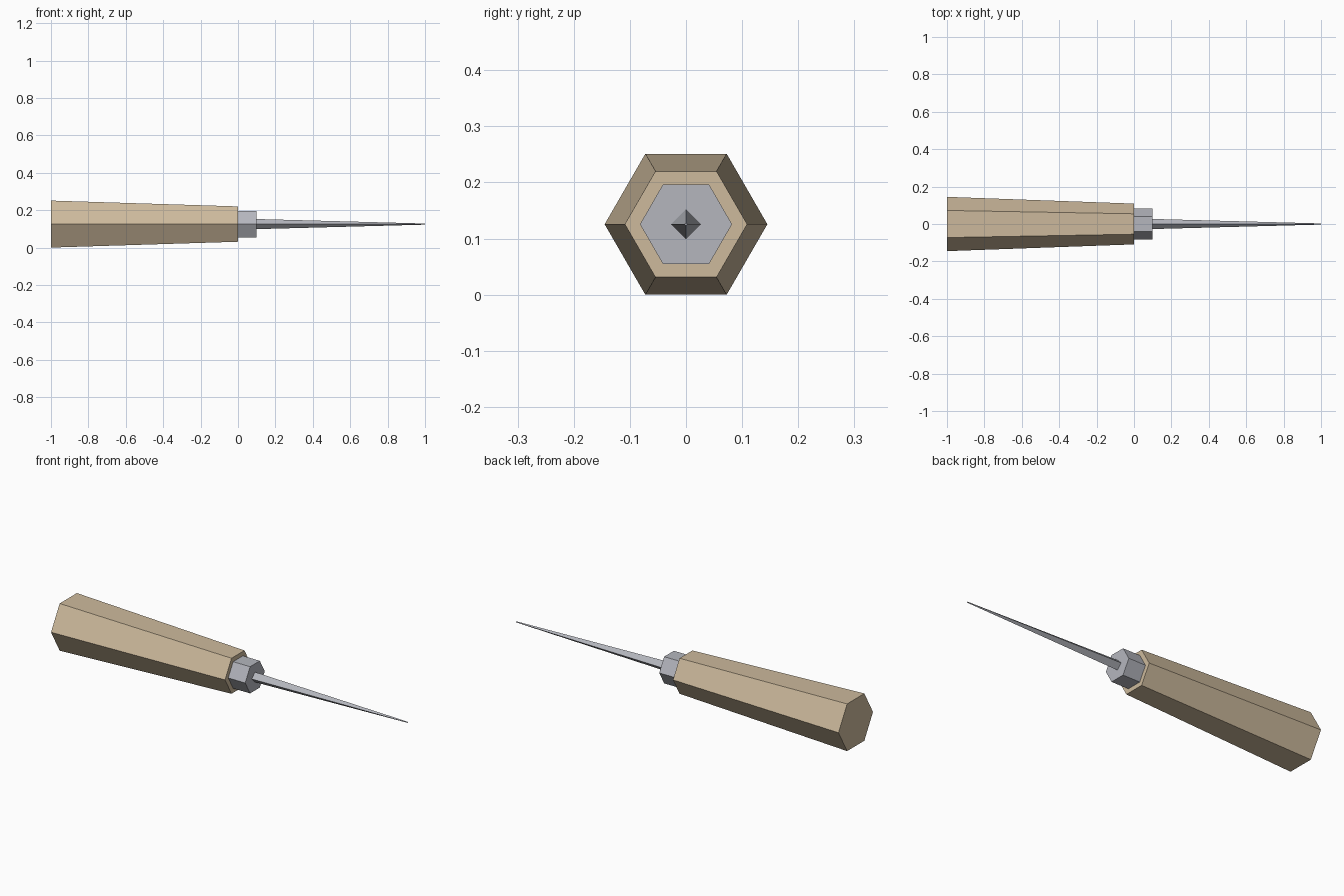
import bpy
import math

cube = bpy.data.objects.get("Cube")
if cube:
    bpy.data.objects.remove(cube, do_unlink=True)

RADIUS = 0.145
AXIS_Z = RADIUS * math.cos(math.pi / 6)  # height of the shaft axis above the ground


def make_material(name, color):
    mat = bpy.data.materials.new(name)
    mat.use_nodes = True
    mat.diffuse_color = color
    mat.node_tree.nodes["Principled BSDF"].inputs["Base Color"].default_value = color
    return mat


def tapered_bar(name, sides, x0, x1, r0, r1, mat):
    """Flat-faced prism along x, with a corner pointing to +y."""
    bpy.ops.mesh.primitive_cone_add(
        vertices=sides, radius1=r0, radius2=r1, depth=x1 - x0,
        location=((x0 + x1) / 2, 0, AXIS_Z), rotation=(0, math.pi / 2, 0))
    obj = bpy.context.object
    obj.name = name
    obj.data.materials.append(mat)
    bpy.ops.object.shade_flat()
    return obj


wood = make_material("pale wood", (0.61, 0.49, 0.335, 1))
steel = make_material("grey steel", (0.46, 0.47, 0.515, 1))

# Wooden grip, collar and thin pointed spike
tapered_bar("handle", 6, -1, 0, RADIUS, 0.109, wood)
tapered_bar("collar", 6, 0, 0.1, 0.082, 0.082, steel)
tapered_bar("spike", 4, 0.1, 1, 0.027, 0.003, steel)
